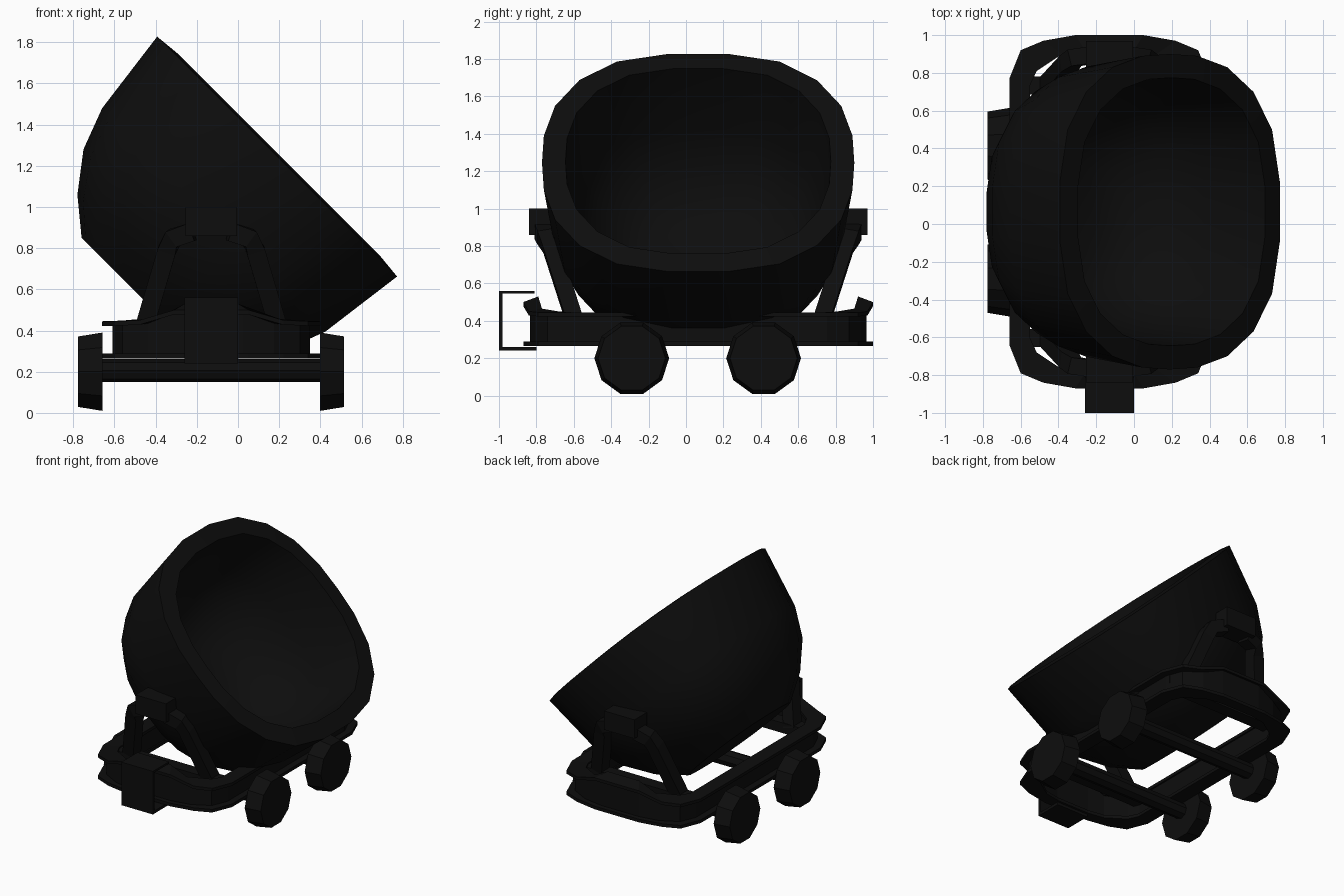
import bpy, bmesh, math
from mathutils import Vector, Matrix

if "Cube" in bpy.data.objects:
    bpy.data.objects.remove(bpy.data.objects["Cube"])

black = bpy.data.materials.new("soot_black")
black.use_nodes = True
SOOT = (0.004, 0.004, 0.004, 1)
black.diffuse_color = SOOT
black.node_tree.nodes["Principled BSDF"].inputs["Base Color"].default_value = SOOT

CX, CY = -0.13, 0.065  # centre of the undercarriage


def finish(bm, name):
    bmesh.ops.recalc_face_normals(bm, faces=bm.faces)
    mesh = bpy.data.meshes.new(name)
    bm.to_mesh(mesh)
    bm.free()
    mesh.materials.append(black)
    ob = bpy.data.objects.new(name, mesh)
    bpy.context.collection.objects.link(ob)
    return ob


def loft(name, sections, loop=False, caps=True):
    """Skin a row of equal closed sections."""
    bm = bmesh.new()
    rows = [[bm.verts.new(p) for p in s] for s in sections]
    pairs = list(zip(rows, rows[1:])) + ([(rows[-1], rows[0])] if loop else [])
    n = len(rows[0])
    for a, b in pairs:
        for i in range(n):
            j = (i + 1) % n
            bm.faces.new((a[i], a[j], b[j], b[i]))
    if caps and not loop:
        bm.faces.new(rows[0])
        bm.faces.new(rows[-1])
    return finish(bm, name)


def box(name, lo, hi):
    lo, hi = Vector(lo), Vector(hi)
    bm = bmesh.new()
    bmesh.ops.create_cube(bm, size=1, matrix=Matrix.Translation((lo + hi) / 2)
                          @ Matrix.Diagonal((*(hi - lo), 1)))
    return finish(bm, name)


def mirror4(quarter):
    """Turn a quarter outline into a full loop; points on an axis stay single."""
    half = quarter + [(-p[0], *p[1:]) for p in reversed(quarter) if p[0] > 0]
    return half + [(p[0], -p[1], *p[2:]) for p in reversed(half) if p[1] > 0]


# Tilted ladle bowl: squarish round outline swept along an outer and inner profile
outline = mirror4([(0.835, 0), (0.825, 0.205), (0.765, 0.43),
                   (0.635, 0.625), (0.435, 0.765), (0.155, 0.824)])
profile = [(-0.951, 0.392), (-0.817, 0.555), (-0.64, 0.69), (-0.435, 0.767), (0, 0.824),
           (0.012, 0.7), (-0.4, 0.655), (-0.6, 0.575), (-0.75, 0.44), (-0.83, 0.29)]
axis, across = Vector((1, 0, 1)).normalized(), Vector((-1, 0, 1)).normalized()
rim = Vector((0.19, CY, 1.245))
bowl = loft("ladle_bowl", [[rim + axis * d + (across * v + Vector((0, y, 0))) * (r / 0.824)
                            for y, v in outline] for d, r in profile])
bpy.ops.object.select_all(action='DESELECT')
bowl.select_set(True)
bpy.context.view_layer.objects.active = bowl
bpy.ops.object.shade_smooth_by_angle(angle=math.radians(30))

# Flanged beam ring: outer x, y, inner x, y, top height, drop of the outer lip
stations = [(0.53, 0.4, 0.42, 0.4, 0.445, 0), (0.53, 0.705, 0.42, 0.67, 0.445, 0),
            (0.47, 0.855, 0.385, 0.745, 0.45, 0.005), (0.35, 0.905, 0.25, 0.835, 0.465, 0.015),
            (0.18, 0.935, 0.13, 0.855, 0.53, 0.03)]


def beam_section(ox, oy, ix, iy, top, drop, sx, sy):
    low, shelf, t = 0.265, 0.288, 0.022
    pts = [(0, low), (1, low), (1, shelf), (0.9, shelf), (0.9, top - t), (1, top - t), (1, top),
           (0, top - drop), (0, top - drop - t), (0.45, top - t - drop / 2), (0.45, shelf), (0, shelf)]
    return [(CX + sx * (ox + (ix - ox) * f), CY + sy * (oy + (iy - oy) * f), z) for f, z in pts]


ring = []
for sx, sy in ((1, 1), (-1, 1), (-1, -1), (1, -1)):
    part = [beam_section(*s, sx, sy) for s in stations]
    ring += part if sx * sy > 0 else part[::-1]
loft("frame_ring", ring, loop=True)


# Strut with a square section along a bent path
def strut(name, path, w):
    path = [Vector(p) for p in path]
    rows = []
    for i, p in enumerate(path):
        d = (path[min(i + 1, len(path) - 1)] - path[max(i - 1, 0)]).normalized()
        u = d.cross(Vector((0, 1, 0))).normalized() * w
        v = d.cross(u).normalized() * w
        rows.append([p + u * a + v * b for a, b in ((1, 1), (-1, 1), (-1, -1), (1, -1))])
    return loft(name, rows)


# Supports at each end: cross beam, bearing block and a pair of bent legs
for end, sy in (("front", -1), ("back", 1)):
    ys = sorted((CY + sy * 0.62, CY + sy * 0.715))
    box(end + "_cross_beam", (CX - 0.47, ys[0], 0.36), (CX + 0.47, ys[1], 0.435))
    ys = sorted((CY + sy * 0.76, CY + sy * 0.905))
    box(end + "_bearing_block", (CX - 0.125, ys[0], 0.86), (CX + 0.125, ys[1], 1.0))
    for side, sx in (("left", 1), ("right", -1)):
        strut(f"{end}_{side}_leg",
              [(CX + sx * x, CY + sy * y, z) for x, y, z in
               ((0.33, 0.66, 0.40), (0.215, 0.785, 0.79), (0.185, 0.815, 0.85), (0.09, 0.83, 0.88))], 0.045)

# Coupler: open bracket on the front end
box("coupler_plate", (CX - 0.13, -1.0, 0.24), (CX + 0.13, -0.98, 0.56))
box("coupler_top", (CX - 0.13, -0.98, 0.545), (CX + 0.13, -0.81, 0.56))
box("coupler_bottom", (CX - 0.13, -0.98, 0.24), (CX + 0.13, -0.8, 0.26))


# Axles and faceted wheels
def disc(name, x, y, z, r_low, r_high, length, sides):
    bm = bmesh.new()
    bmesh.ops.create_cone(bm, cap_ends=True, segments=sides, radius1=r_low, radius2=r_high, depth=length,
                          matrix=Matrix.Translation((x, y, z)) @ Matrix.Rotation(math.pi / 2, 4, 'Y'))
    return finish(bm, name)


for end, y in (("front", -0.29), ("back", 0.415)):
    disc(end + "_axle", CX, y, 0.205, 0.056, 0.056, 1.08, 8)
    for side, sx in (("left", 1), ("right", -1)):
        r = (0.2, 0.18) if sx > 0 else (0.18, 0.2)
        disc(f"{end}_{side}_wheel", CX + sx * 0.587, y, 0.2, *r, 0.118, 10)
